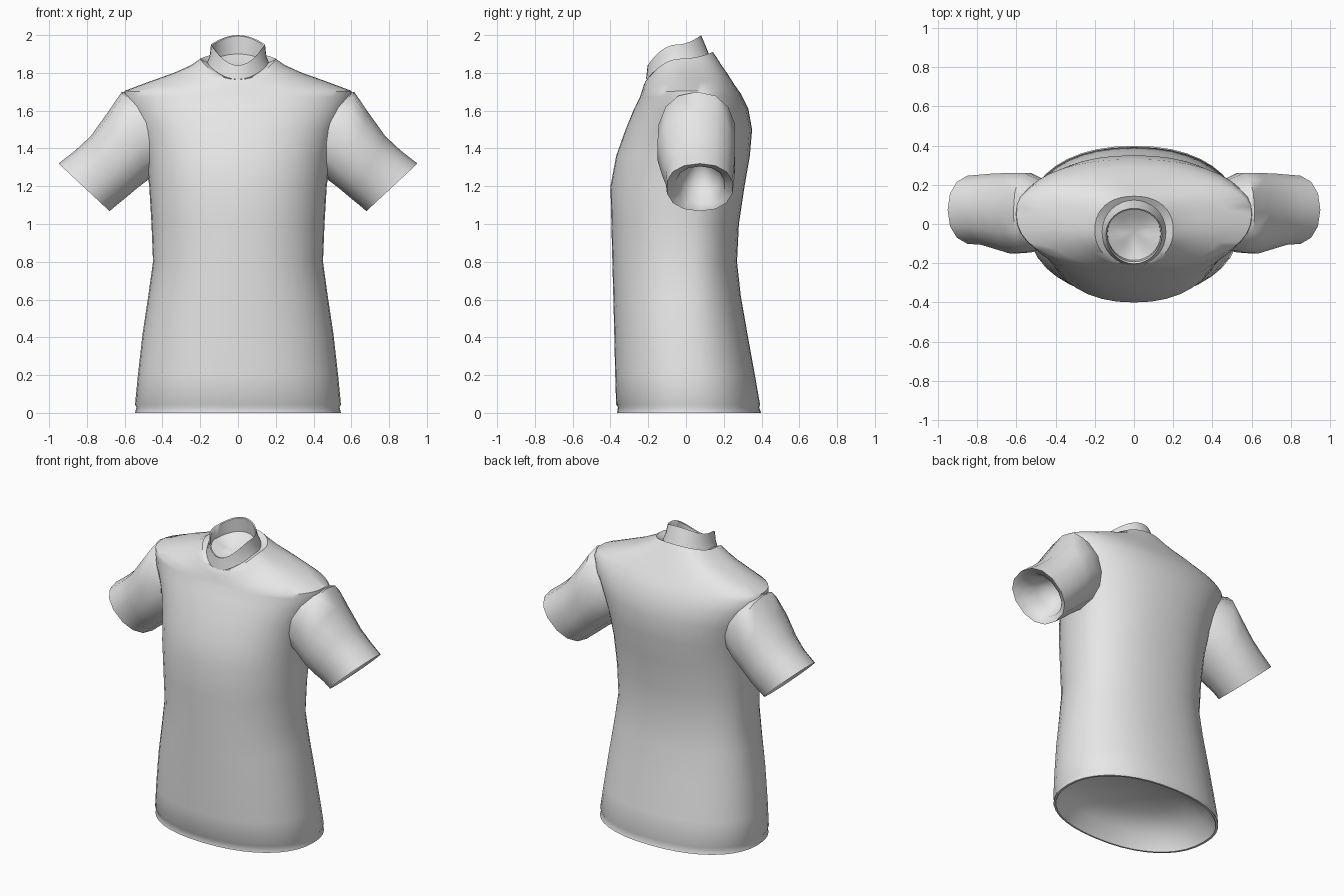
import bpy, bmesh, math

cube = bpy.data.objects.get("Cube")
if cube:
    bpy.data.objects.remove(cube, do_unlink=True)

fabric = bpy.data.materials.new("light_grey_fabric")
fabric.use_nodes = True
fabric.diffuse_color = (0.8, 0.8, 0.8, 1)
fabric.node_tree.nodes["Principled BSDF"].inputs["Base Color"].default_value = (0.8, 0.8, 0.8, 1)


def power(v, e):
    return math.copysign(abs(v) ** e, v)


def body_ring(half, front, mid, back, zf, zs, zb, sides, e=0.9):
    """Closed ring, with its own depth and height at front, side and back."""
    pts = []
    for i in range(sides):
        a = 2 * math.pi * i / sides
        c, s = power(math.cos(a), e), power(math.sin(a), e)
        y, z = (back, zb) if s > 0 else (front, zf)
        w = abs(s)
        pts.append((half * c, mid + (y - mid) * w, zs + (z - zs) * w * w))
    return pts


def sleeve_ring(xt, zt, xb, zb, front, back, sides=14):
    """Slanted ring between a top point and an underarm point."""
    pts = []
    for i in range(sides):
        a = 2 * math.pi * i / sides
        t = 0.5 - 0.5 * power(math.cos(a), 0.9)
        y = (front + back) / 2 + (back - front) / 2 * power(math.sin(a), 0.9)
        pts.append((xt + (xb - xt) * t, y, zt + (zb - zt) * t))
    return pts


def loft(name, rings, start=None, end=None, mirror=False, angle=50):
    """Skin the rings; start and end are optional tips that close them."""
    bm = bmesh.new()
    sign = -1 if mirror else 1
    rows = [[bm.verts.new((sign * x, y, z)) for x, y, z in r] for r in rings]
    n = len(rows[0])
    for lo, hi in zip(rows, rows[1:]):
        for i in range(n):
            j = (i + 1) % n
            bm.faces.new((lo[i], lo[j], hi[j], hi[i]))
    for tip, row, flip in ((start, rows[0], True), (end, rows[-1], False)):
        if tip:
            v = bm.verts.new((sign * tip[0], tip[1], tip[2]))
            for i in range(n):
                a, b = row[i], row[(i + 1) % n]
                bm.faces.new((b, a, v) if flip else (a, b, v))
    bmesh.ops.recalc_face_normals(bm, faces=bm.faces)
    mesh = bpy.data.meshes.new(name)
    bm.to_mesh(mesh)
    bm.free()
    mesh.materials.append(fabric)
    obj = bpy.data.objects.new(name, mesh)
    bpy.context.collection.objects.link(obj)
    bpy.ops.object.select_all(action="DESELECT")
    obj.select_set(True)
    bpy.context.view_layer.objects.active = obj
    bpy.ops.object.shade_smooth_by_angle(angle=math.radians(angle))
    return obj


# Torso: hollow underside, hem groove, waist, chest, shoulders, neck opening
level = [  # half width, front, mid, back, height
    (0.30, -0.22, 0.02, 0.24, 0.17),
    (0.47, -0.32, 0.02, 0.34, 0.10),
    (0.53, -0.355, 0.02, 0.385, 0.0),
    (0.545, -0.365, 0.02, 0.398, 0.0),
    (0.538, -0.36, 0.02, 0.387, 0.03),
    (0.545, -0.37, 0.02, 0.392, 0.045),
    (0.53, -0.375, 0.01, 0.365, 0.2),
    (0.505, -0.38, 0.0, 0.325, 0.42),
    (0.475, -0.385, 0.0, 0.29, 0.62),
    (0.45, -0.39, 0.0, 0.27, 0.8),
    (0.458, -0.395, 0.0, 0.28, 1.0),
    (0.47, -0.4, 0.01, 0.31, 1.2),
    (0.49, -0.37, 0.03, 0.338, 1.36),
    (0.53, -0.32, 0.05, 0.35, 1.5),
    (0.585, -0.275, 0.06, 0.33, 1.61),
]
torso = [body_ring(w, f, m, b, z, z, z, 40) for w, f, m, b, z in level]
torso += [body_ring(*r, 40) for r in (
    (0.605, -0.245, 0.06, 0.29, 1.67, 1.675, 1.69),
    (0.60, -0.238, 0.05, 0.255, 1.69, 1.705, 1.74),
    (0.48, -0.23, 0.04, 0.22, 1.715, 1.75, 1.795),
    (0.34, -0.222, 0.01, 0.185, 1.74, 1.80, 1.845),
    (0.25, -0.215, -0.02, 0.16, 1.755, 1.84, 1.885),
    (0.2, -0.208, -0.03, 0.142, 1.765, 1.875, 1.91),
    (0.15, -0.19, -0.04, 0.11, 1.765, 1.85, 1.89),
)]
loft("shirt_body", torso, start=(0, 0.02, 0.2))

# Collar: stand-up band, higher at the back, closed by a shallow bowl
collar = [body_ring(*r, 32, 1.0) for r in (
    (0.165, -0.212, -0.04, 0.125, 1.765, 1.85, 1.89),
    (0.15, -0.208, -0.045, 0.105, 1.80, 1.89, 1.94),
    (0.143, -0.203, -0.05, 0.08, 1.84, 1.95, 2.0),
    (0.137, -0.193, -0.05, 0.074, 1.838, 1.945, 1.995),
    (0.135, -0.185, -0.05, 0.085, 1.81, 1.87, 1.90),
    (0.07, -0.12, -0.05, 0.04, 1.80, 1.835, 1.865),
)]
loft("collar", collar, end=(0, -0.04, 1.82))

# Sleeves: shoulder to cuff, then a turned-in hem and a recessed inside
sleeve = [sleeve_ring(*r) for r in (
    (0.50, 1.68, 0.40, 1.30, -0.13, 0.22),
    (0.615, 1.70, 0.475, 1.235, -0.15, 0.265),
    (0.69, 1.59, 0.54, 1.185, -0.155, 0.265),
    (0.78, 1.465, 0.605, 1.13, -0.13, 0.262),
    (0.86, 1.39, 0.645, 1.098, -0.11, 0.256),
    (0.95, 1.32, 0.68, 1.068, -0.105, 0.25),
    (0.90, 1.305, 0.685, 1.11, -0.055, 0.205),
    (0.80, 1.33, 0.63, 1.17, -0.03, 0.18),
)]
for side, flip in (("left", False), ("right", True)):
    loft(side + "_sleeve", sleeve, end=(0.6, 0.08, 1.36), mirror=flip)
